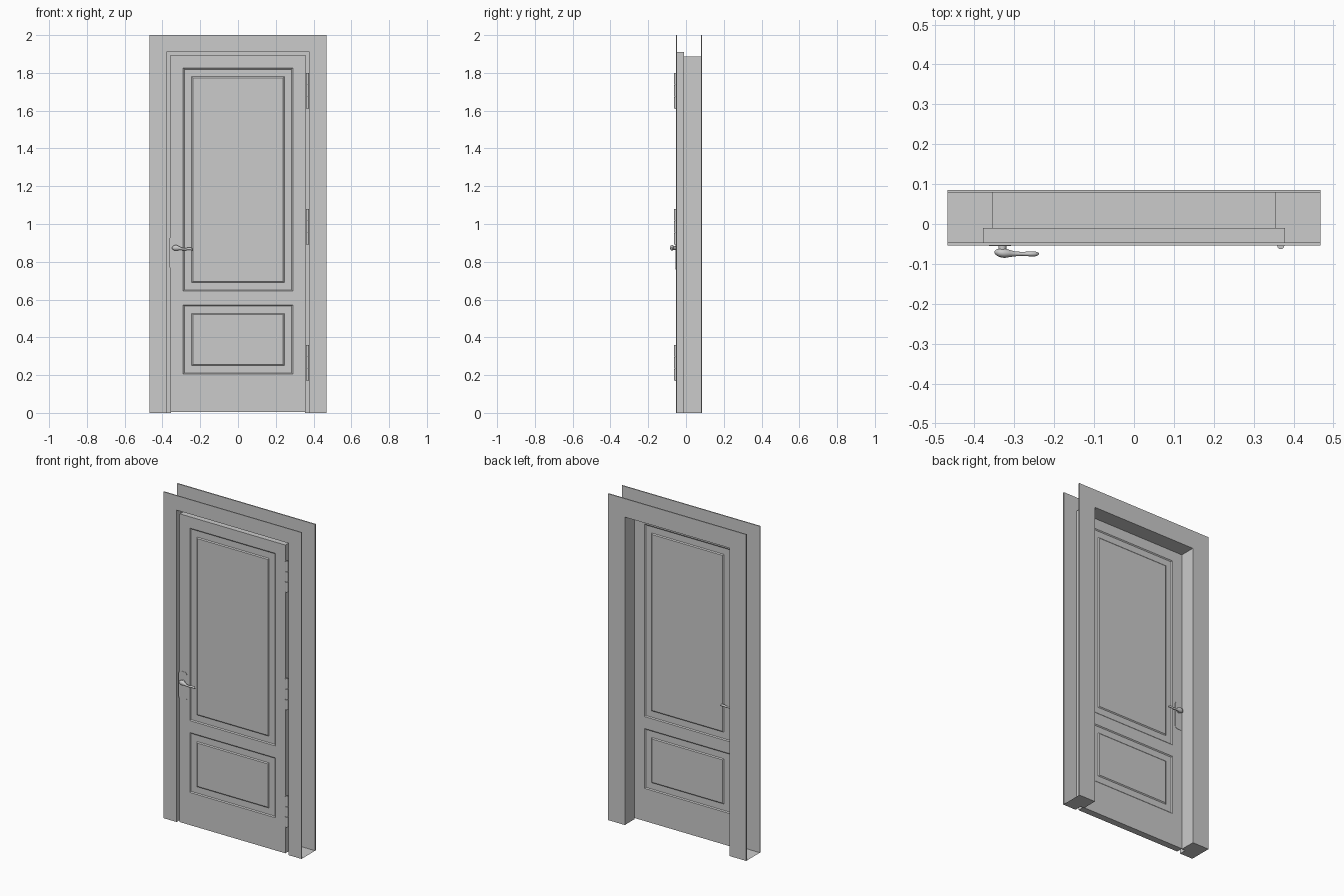
import bpy, bmesh, math
from mathutils import Vector, Matrix

if "Cube" in bpy.data.objects:
    bpy.data.objects.remove(bpy.data.objects["Cube"])

LEAF_F, LEAF_B = -0.053, -0.012      # front and back of the door leaf
LEAF_MID = (LEAF_F + LEAF_B) / 2


def finish(bm, name, smooth=False, recalc=True):
    if recalc:
        bmesh.ops.recalc_face_normals(bm, faces=bm.faces[:])
    me = bpy.data.meshes.new(name)
    bm.to_mesh(me)
    bm.free()
    ob = bpy.data.objects.new(name, me)
    bpy.context.collection.objects.link(ob)
    if smooth:
        bpy.context.view_layer.objects.active = ob
        ob.select_set(True)
        bpy.ops.object.shade_smooth_by_angle(angle=math.radians(40))
        ob.select_set(False)
    return ob


def make_frame():
    # profile (half width, y): front casing, rabbet, stop, back casing; outside stays open
    prof = [(0.379, -0.047), (0.468, -0.047), (0.468, -0.0535), (0.379, -0.0535),
            (0.379, -0.010), (0.355, -0.010), (0.355, 0.0855), (0.468, 0.0855),
            (0.468, 0.0785), (0.355, 0.0785)]
    bm = bmesh.new()
    rows = []
    for h, y in prof:
        top = h + 1.532
        rows.append([bm.verts.new(p) for p in
                     ((-h, y, 0), (-h, y, top), (h, y, top), (h, y, 0))])
    for a, b in zip(rows, rows[1:]):
        for i in range(3):
            bm.faces.new((a[i], a[i + 1], b[i + 1], b[i]))
    # caps under both legs
    for end in (0, 3):
        bm.faces.new([r[end] for r in rows[2:8]])
    finish(bm, "door_frame")


def make_leaf():
    bm = bmesh.new()
    z0, z1, hw = 0.005, 1.894, 0.358
    bmesh.ops.create_cube(bm, size=1, matrix=Matrix.Translation((0, LEAF_MID, (z0 + z1) / 2))
                          @ Matrix.Diagonal((2 * hw, LEAF_B - LEAF_F, z1 - z0, 1)))
    panels = ((0.205, 0.572), (0.645, 1.825))
    cuts = [((x, 0, 0), (1, 0, 0)) for x in (-0.29, 0.29)]
    cuts += [((0, 0, z), (0, 0, 1)) for p in panels for z in p]
    for co, no in cuts:
        bmesh.ops.bisect_plane(bm, geom=bm.verts[:] + bm.edges[:] + bm.faces[:],
                               plane_co=co, plane_no=no)
    bm.normal_update()
    fields = []
    for f in bm.faces:
        c = f.calc_center_median()
        if abs(f.normal.y) > 0.9 and abs(c.x) < 0.29 and any(a < c.z < b for a, b in panels):
            fields.append(f)
    # sunken border, then raised centre field
    for width, depth in ((0.006, -0.005), (0.039, 0), (0.006, 0.005)):
        bmesh.ops.inset_individual(bm, faces=fields, thickness=width, depth=depth,
                                   use_even_offset=True)
    finish(bm, "door_leaf")


def make_hinge(zc):
    bm = bmesh.new()
    h = 0.19 / 3
    for i in (-1, 0, 1):
        bmesh.ops.create_cone(bm, cap_ends=True, segments=16, radius1=0.009, radius2=0.009,
                              depth=h - 0.002,
                              matrix=Matrix.Translation((0.368, -0.054, zc + i * h)))
    # pin through the knuckles
    bmesh.ops.create_cone(bm, cap_ends=True, segments=12, radius1=0.005, radius2=0.005,
                          depth=0.19, matrix=Matrix.Translation((0.368, -0.054, zc)))
    finish(bm, "hinge", smooth=True)


def make_plate(side, name):
    # rounded escutcheon plate
    bm = bmesh.new()
    y = LEAF_MID + side * (LEAF_B - LEAF_MID)
    cx, cz, hw, hh, r = -0.336, 0.847, 0.028, 0.087, 0.018
    ring = []
    for k in range(4):
        sx, sz = ((1, 1), (-1, 1), (-1, -1), (1, -1))[k]
        for j in range(7):
            a = math.radians(90 * k + 15 * j)
            ring.append(bm.verts.new((cx + sx * (hw - r) + r * math.cos(a), y,
                                      cz + sz * (hh - r) + r * math.sin(a))))
    face = bm.faces.new(ring)
    ext = bmesh.ops.extrude_face_region(bm, geom=[face])
    bmesh.ops.translate(bm, vec=(0, side * 0.002, 0),
                        verts=[v for v in ext["geom"] if isinstance(v, bmesh.types.BMVert)])
    finish(bm, name, smooth=True)


def make_lever(side, name):
    # stations (x, distance from leaf, z, depth radius, height radius)
    st = [(-0.350, 0.018, 0.872, 0.002, 0.002), (-0.346, 0.018, 0.873, 0.007, 0.009),
          (-0.337, 0.019, 0.874, 0.011, 0.014), (-0.325, 0.020, 0.874, 0.012, 0.015),
          (-0.312, 0.021, 0.872, 0.009, 0.011), (-0.298, 0.022, 0.868, 0.006, 0.007),
          (-0.280, 0.022, 0.866, 0.005, 0.006), (-0.262, 0.022, 0.869, 0.006, 0.007),
          (-0.248, 0.022, 0.868, 0.006, 0.007), (-0.241, 0.022, 0.864, 0.004, 0.004),
          (-0.238, 0.022, 0.862, 0.001, 0.001)]
    bm = bmesh.new()
    half, n = LEAF_B - LEAF_MID, 14
    rings = []
    for x, d, z, ry, rz in st:
        y = LEAF_MID + side * (half + d)
        rings.append([bm.verts.new((x, y + ry * math.cos(t), z + rz * math.sin(t)))
                      for t in (2 * math.pi * i / n for i in range(n))])
    for a, b in zip(rings, rings[1:]):
        for i in range(n):
            j = (i + 1) % n
            bm.faces.new((a[i], a[j], b[j], b[i]))
    bm.faces.new(rings[0])
    bm.faces.new(rings[-1])
    # neck joining lever to plate
    bmesh.ops.create_cone(bm, cap_ends=True, segments=16, radius1=0.010, radius2=0.010, depth=0.018,
                          matrix=Matrix.Translation((-0.33, LEAF_MID + side * (half + 0.010), 0.873))
                          @ Matrix.Rotation(math.pi / 2, 4, 'X'))
    finish(bm, name, smooth=True)


make_frame()
make_leaf()
for zc in (0.265, 0.985, 1.705):
    make_hinge(zc)
for side, label in ((-1, "front"), (1, "back")):
    make_plate(side, label + "_handle_plate")
    make_lever(side, label + "_handle_lever")
